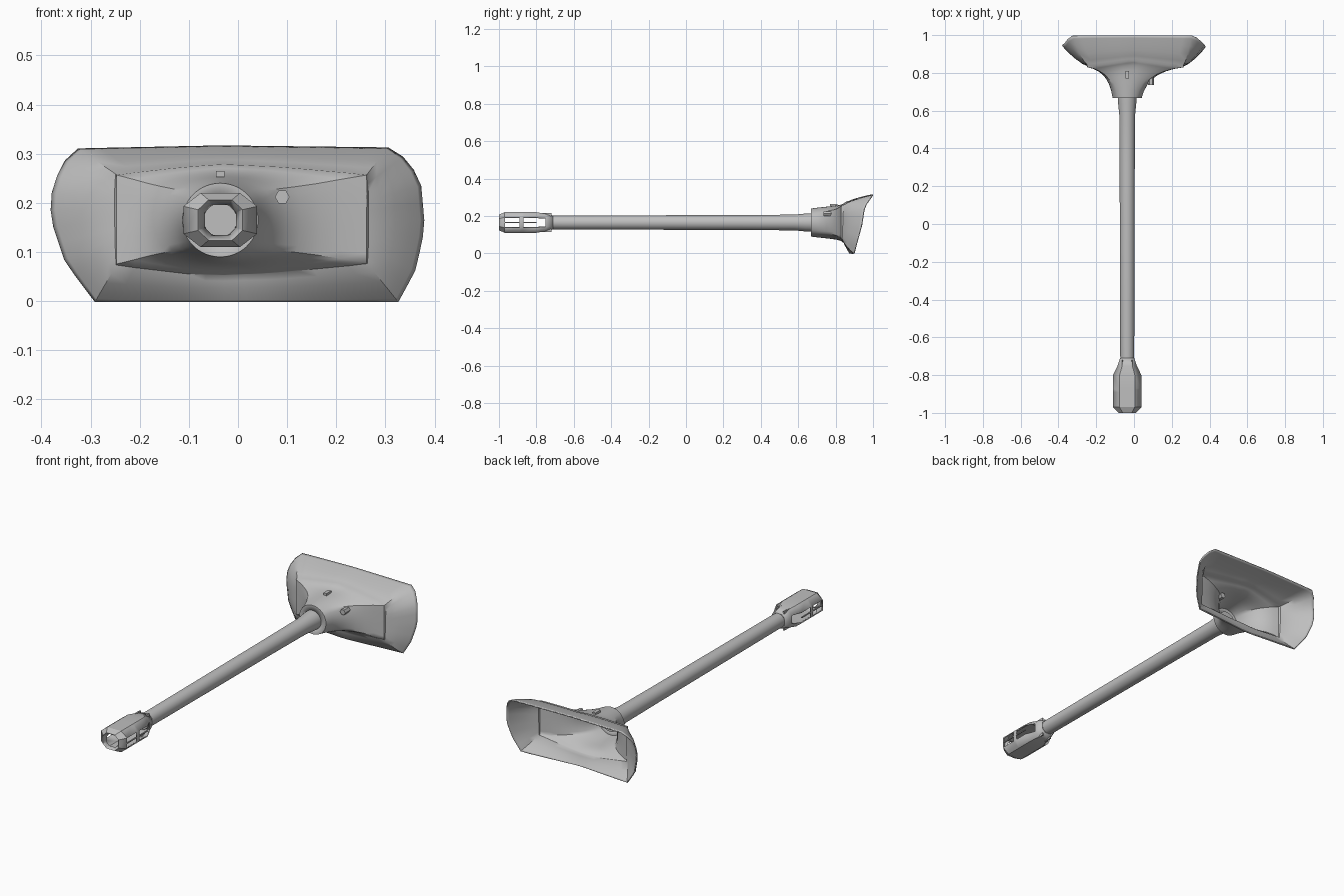
import bpy, bmesh, math
from mathutils import Vector

if "Cube" in bpy.data.objects:
    bpy.data.objects.remove(bpy.data.objects["Cube"])

grey = bpy.data.materials.new("plain grey")
grey.diffuse_color = (0.52, 0.52, 0.52, 1)
grey.use_nodes = True
grey.node_tree.nodes["Principled BSDF"].inputs["Base Color"].default_value = grey.diffuse_color
CX, CZ = -0.036, 0.165          # axis of the tube


def finish(name, bm, angle=35, thick=0.0, offset=-1):
    bmesh.ops.recalc_face_normals(bm, faces=bm.faces)
    me = bpy.data.meshes.new(name)
    bm.to_mesh(me)
    bm.free()
    ob = bpy.data.objects.new(name, me)
    bpy.context.collection.objects.link(ob)
    me.materials.append(grey)
    bpy.ops.object.select_all(action='DESELECT')
    ob.select_set(True)
    bpy.context.view_layer.objects.active = ob
    bpy.ops.object.shade_smooth_by_angle(angle=math.radians(angle))
    if thick:
        m = ob.modifiers.new("skin", 'SOLIDIFY')
        m.thickness, m.offset = thick, offset
    return ob


def loft(bm, rings, skip=lambda r, i: False):
    vs = [[bm.verts.new(p) for p in ring] for ring in rings]
    n = len(rings[0])
    for r in range(len(vs) - 1):
        for i in range(n):
            if not skip(r, i):
                j = (i + 1) % n
                bm.faces.new((vs[r][i], vs[r][j], vs[r + 1][j], vs[r + 1][i]))
    return vs


def circle(y, r, n, cx=CX, cz=CZ):
    return [(cx + r * math.cos(2 * math.pi * i / n), y,
             cz + r * math.sin(2 * math.pi * i / n)) for i in range(n)]


def turned(name, profile, n, cx=CX, cz=CZ):
    bm = bmesh.new()
    vs = loft(bm, [circle(y, r, n, cx, cz) for y, r in profile])
    bm.faces.new(vs[0])
    bm.faces.new(vs[-1])
    return finish(name, bm)


def box(name, centre, size):
    bm = bmesh.new()
    bmesh.ops.create_cube(bm, size=1)
    for v in bm.verts:
        v.co = Vector([c + s * k for c, s, k in zip(centre, size, v.co)])
    return finish(name, bm)


def resample(points, n):
    # n evenly spaced points along a polyline, without the last one
    pts = [Vector(p) for p in points]
    lens = [(b - a).length for a, b in zip(pts, pts[1:])]
    out = []
    for k in range(n):
        d, s = sum(lens) * k / n, 0
        while d > lens[s]:
            d -= lens[s]
            s += 1
        out.append(pts[s].lerp(pts[s + 1], d / lens[s]))
    return out


def interp(table, x):
    for (a, p), (b, q) in zip(table, table[1:]):
        if x <= b:
            return p + (q - p) * max(0, x - a) / (b - a)
    return table[-1][1]


def lerp(a, b, t):
    return a + (b - a) * t


# Fairing outlines in x, z: four sides, anticlockwise from lower right
NS, NT = 10, 14
panel = (resample([(.26, .08), (.26, .255)], NS)
         + resample([(.26, .255), (.09, .270), (-.036, .276), (-.13, .268), (-.245, .255)], NT)
         + resample([(-.245, .255), (-.245, .077)], NS)
         + resample([(-.245, .077), (-.10, .059), (-.036, .056), (.06, .060), (.26, .08)], NT))
outer = (resample([(.325, 0), (.36, .065), (.378, .15), (.370, .24), (.345, .285), (.305, .31)], NS)
         + resample([(.305, .31), (-.036, .314), (-.325, .308)], NT)
         + resample([(-.325, .308), (-.355, .28), (-.376, .23), (-.38, .17), (-.35, .08), (-.29, 0)], NS)
         + resample([(-.29, 0), (.325, 0)], NT))
N = len(panel)
corner = math.radians(40)
neck = []
for k in range(N):
    if k < NS:
        a = lerp(-corner, corner, k / NS)
    elif k < NS + NT:
        a = lerp(corner, math.pi - corner, (k - NS) / NT)
    elif k < 2 * NS + NT:
        a = lerp(math.pi - corner, math.pi + corner, (k - NS - NT) / NS)
    else:
        a = lerp(math.pi + corner, 2 * math.pi - corner, (k - 2 * NS - NT) / NT)
    neck.append(Vector((CX + .075 * math.cos(a), CZ + .073 * math.sin(a))))


def panel_y(p):
    centre = 1 - min(1, abs(p.x) / .25)
    return .832 + centre * (.035 if p.y > CZ else .018)


def outer_y(p):
    y = interp([(0, .90), (.06, .915), (.15, .94), (.25, .955), (.31, .998)], p.y)
    return y - .025 * (1 - min(1, abs(p.x) / .3)) * (p.y < .03)


rings = [[(CX + (a.x - CX) * .6, .67, CZ + (a.y - CZ) * .6) for a in neck]]
for bx, by, bz in ((0, 0, 0), (.05, .22, .12), (.14, .44, .25), (.26, .62, .35),
                   (.40, .76, .45), (.58, .87, .60), (.78, .95, .8), (1, 1, 1)):
    rings.append([(lerp(a.x, b.x, bx), lerp(.67, panel_y(b), by), lerp(a.y, b.y, bz))
                  for a, b in zip(neck, panel)])
# Small step round the panel, then the flared skirt
for t, ty in ((.03, .08), (.25, .20), (.5, .42), (.75, .68), (.93, .91), (1, 1)):
    rings.append([(lerp(b.x, c.x, t), lerp(panel_y(b), outer_y(c), ty), lerp(b.y, c.y, t))
                  for b, c in zip(panel, outer)])
bm = bmesh.new()
loft(bm, rings)
finish("fairing", bm, 40, .006, 0)

# Long tube with a wider root
turned("tube", [(-.74, .034), (-.70, .037), (.30, .040), (.58, .042), (.64, .048), (.68, .05)], 32)

# Open cage at the tip: eight sided shell with side windows
half = [(.075, .028), (.04, .055), (-.04, .055), (-.075, .028)]
octagon = half + [(-x, -z) for x, z in half]


def cage_ring(y, sx, sz):
    return [(CX + x * sx, y, CZ + z * sz) for x, z in octagon]


cage = [cage_ring(y, sx, sz) for y, sx, sz in (
    (-.985, .42, .55), (-1.0, .60, .75), (-.97, 1, 1), (-.89, 1, 1), (-.87, 1, 1),
    (-.80, 1, 1), (-.75, .68, .85), (-.71, .5, .68))]
bm = bmesh.new()
loft(bm, cage, lambda r, i: i in (3, 7) and r in (2, 4, 5))
finish("tip_cage", bm, 20, .006, -1)

# Cage ribs and raised strips, mirrored left and right / top and bottom
for s, side in ((-1, "left"), (1, "right")):
    box(side + "_cage_rib", (CX + s * .072, -.885, CZ), (.006, .17, .005))
    end = "top" if s > 0 else "bottom"
    for k in (-1, 1):
        box(end + "_tip_strip", (CX + k * .025, -.755, CZ + s * .043), (.007, .07, .014))

# Hexagonal drain peg and small lug on the fairing
turned("drain_peg", [(.735, .009), (.735, .015), (.80, .015)], 6, .09, .212)
box("small_lug", (CX, .79, .259), (.018, .04, .012))
